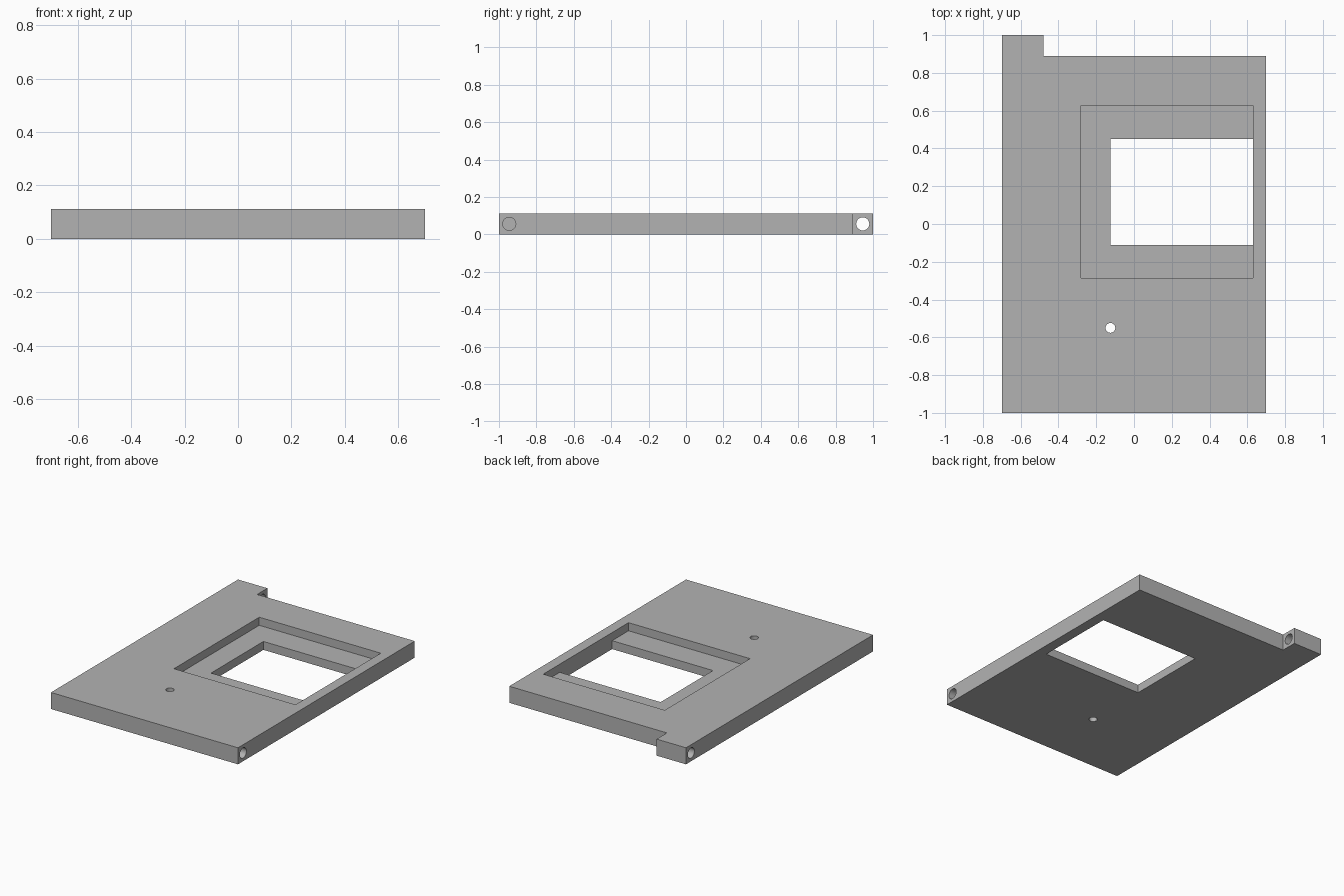
import bpy
import bmesh
from math import pi, radians

default = bpy.data.objects.get("Cube")
if default:
    bpy.data.objects.remove(default, do_unlink=True)

THICK = 0.112
LEDGE = 0.057          # height of the recess floor
MID = THICK / 2

grey = bpy.data.materials.new("plain grey")
grey.use_nodes = True
colour = (0.45, 0.45, 0.45, 1)
grey.diffuse_color = colour
grey.node_tree.nodes["Principled BSDF"].inputs["Base Color"].default_value = colour


def extrude_outline(name, outline, z0, z1):
    """Make a solid from a flat outline."""
    bm = bmesh.new()
    face = bm.faces.new([bm.verts.new((x, y, z0)) for x, y in outline])
    grown = bmesh.ops.extrude_face_region(bm, geom=[face])["geom"]
    for v in grown:
        if isinstance(v, bmesh.types.BMVert):
            v.co.z = z1
    bmesh.ops.recalc_face_normals(bm, faces=bm.faces)
    mesh = bpy.data.meshes.new(name)
    bm.to_mesh(mesh)
    bm.free()
    obj = bpy.data.objects.new(name, mesh)
    bpy.context.collection.objects.link(obj)
    obj.data.materials.append(grey)
    return obj


def block(name, x0, x1, y0, y1, z0, z1):
    return extrude_outline(name, [(x0, y0), (x1, y0), (x1, y1), (x0, y1)], z0, z1)


def drill(name, radius, length, location, rotation=(0, 0, 0)):
    bpy.ops.mesh.primitive_cylinder_add(vertices=40, radius=radius, depth=length,
                                        location=location, rotation=rotation)
    obj = bpy.context.object
    obj.name = name
    obj.data.materials.append(grey)
    return obj


# Plate with a hinge tab at the back corner
plate = extrude_outline("plate", [(-0.7, -1), (0.7, -1), (0.7, 0.89),
                                  (-0.48, 0.89), (-0.48, 1), (-0.7, 1)], 0, THICK)

# Stepped window, small pin hole and the two hinge pin holes
along_x = (0, pi / 2, 0)
cutters = [
    block("recess_cutter", -0.28, 0.63, -0.285, 0.627, LEDGE, 0.3),
    block("window_cutter", -0.125, 0.63, -0.11, 0.45, -0.2, 0.3),
    drill("pin_hole_cutter", 0.026, 0.6, (-0.125, -0.55, MID)),
    drill("tab_hole_cutter", 0.035, 0.4, (-0.59, 0.945, MID), along_x),
    drill("front_hole_cutter", 0.035, 0.44, (0.7, -0.945, MID), along_x),
]

bpy.context.view_layer.objects.active = plate
for cutter in cutters:
    cutter.hide_render = True
    mod = plate.modifiers.new(cutter.name, "BOOLEAN")
    mod.operation = "DIFFERENCE"
    mod.solver = "EXACT"
    mod.object = cutter
    bpy.ops.object.modifier_apply(modifier=mod.name)
    bpy.data.objects.remove(cutter, do_unlink=True)

# Smooth hole walls, sharp plate edges
bpy.ops.object.select_all(action="DESELECT")
plate.select_set(True)
bpy.ops.object.shade_smooth_by_angle(angle=radians(30))
